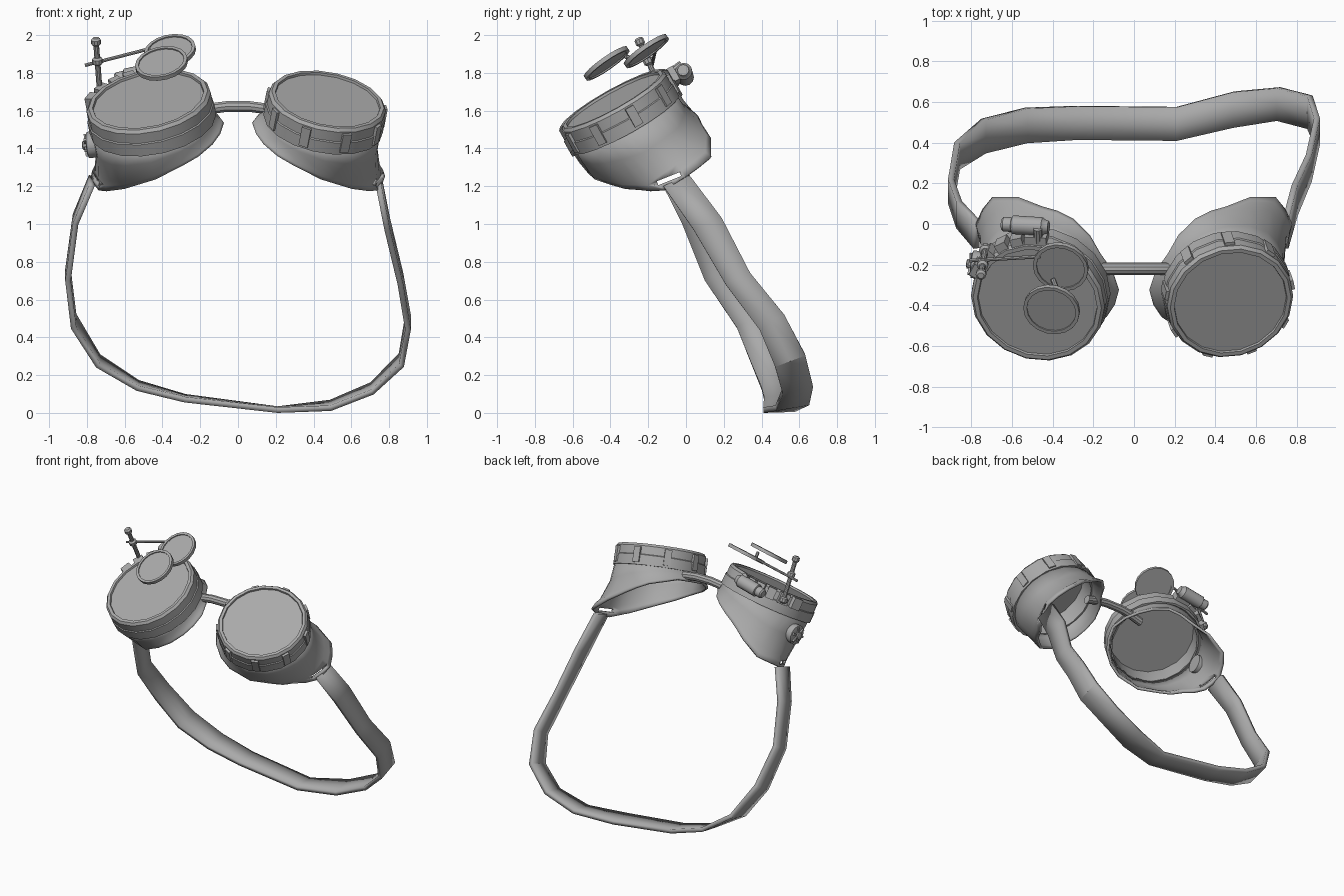
import bpy, bmesh, math
from mathutils import Vector as V

if "Cube" in bpy.data.objects:
    bpy.data.objects.remove(bpy.data.objects["Cube"])

grey = bpy.data.materials.new("mid_grey")
grey.diffuse_color = (0.4, 0.4, 0.4, 1)
grey.use_nodes = True
grey.node_tree.nodes["Principled BSDF"].inputs["Base Color"].default_value = grey.diffuse_color
AX = V((0.17, -0.48, 0.86)).normalized()     # lens direction of the right cup
C = V((0.475, -0.385, 1.655))                # lens centre of the right cup


def flip(p, s):
    return V((p[0] * s, p[1], p[2]))


def frame(axis):
    a = V(axis).normalized()
    ref = V((1, 0, 0)) if abs(a.x) < 0.9 else V((0, 0, 1))
    u = (ref - a * ref.dot(a)).normalized()
    return a, u, a.cross(u)


def finish(name, rows, closed_rows=False, caps=False, thick=0, offset=0):
    """Skin a list of closed rings, or of open strips when closed_rows is None."""
    bm = bmesh.new()
    vs = [[bm.verts.new(p) for p in r] for r in rows]
    n, m = len(rows[0]), len(rows)
    for i in range(m if closed_rows else m - 1):
        for j in range(n if closed_rows is not None else n - 1):
            k, l = (i + 1) % m, (j + 1) % n
            bm.faces.new((vs[i][j], vs[i][l], vs[k][l], vs[k][j]))
    if caps:
        bm.faces.new(vs[0])
        bm.faces.new(vs[-1])
    bmesh.ops.recalc_face_normals(bm, faces=bm.faces)
    me = bpy.data.meshes.new(name)
    bm.to_mesh(me)
    bm.free()
    me.materials.append(grey)
    ob = bpy.data.objects.new(name, me)
    bpy.context.collection.objects.link(ob)
    if thick:
        mod = ob.modifiers.new("thickness", 'SOLIDIFY')
        mod.thickness, mod.offset = thick, offset
    bpy.ops.object.select_all(action='DESELECT')
    ob.select_set(True)
    bpy.context.view_layer.objects.active = ob
    bpy.ops.object.shade_smooth_by_angle(angle=math.radians(32))
    return ob


def lathe(name, prof, centre, axis, n=18, ring=False):
    """Turn (radius, height) points about an axis; ring=True closes the profile."""
    a, u, v = frame(axis)
    rows = [[V(centre) + a * h + (u * math.cos(t) + v * math.sin(t)) * r
             for t in (2 * math.pi * j / n for j in range(n))] for r, h in prof]
    return finish(name, rows, closed_rows=ring, caps=not ring)


def rod(name, p, q, r, n=10):
    d = V(q) - V(p)
    return lathe(name, [(r, 0), (r, d.length)], p, d, n)


def box(name, centre, axes, size):
    a, b, c = (V(x) * s / 2 for x, s in zip(axes, size))
    o = V(centre)
    return finish(name, [[o + a * i + b * j + c * k for i, j in
                          ((-1, -1), (1, -1), (1, 1), (-1, 1))] for k in (-1, 1)], caps=True)


# Face edge of the right cup, anticlockwise from the strap tab
EDGE = [(.73, -.11, 1.18), (.77, 0, 1.25), (.69, .13, 1.35), (.45, .08, 1.52),
        (.30, .02, 1.60), (.17, -.15, 1.60), (.08, -.32, 1.53), (.14, -.45, 1.42),
        (.30, -.52, 1.31), (.54, -.38, 1.21), (.64, -.24, 1.185)]


def cup(side, s, k):
    a, u, v = frame(AX)
    polar = []
    for p in EDGE:
        d = V(p) - C
        polar.append((math.atan2(d.dot(v), d.dot(u)) % (2 * math.pi),
                      math.hypot(d.dot(u), d.dot(v)), d.dot(a)))
    polar.sort()
    dense = []
    for i, p in enumerate(polar):
        q = polar[(i + 1) % len(polar)]
        dt = (q[0] - p[0]) % (2 * math.pi)
        for f in (0, 0.5):
            dense.append((p[0] + dt * f, p[1] + (q[1] - p[1]) * f, p[2] + (q[2] - p[2]) * f))
    rows = []
    for f, g in ((0, 0), (0.4, 0.15), (0.8, 0.6), (0.9, 0.85), (1, 1)):
        row = []
        for t, r, h in dense:
            rr, hh = 0.3 * k + (r - 0.3 * k) * g, -0.12 + (h + 0.12) * f
            row.append(flip(C + a * hh + (u * math.cos(t) + v * math.sin(t)) * rr, s))
        rows.append(row)
    shell = finish(side + "_cup", rows, thick=0.018)
    # Slot in the tab where the strap threads through
    cutter = box(side + "_slot_cutter", (s * .73, -.09, 1.24),
                 ((1, 0, 0), (0, .93, .37), (0, -.37, .93)), (.3, .13, .022))
    cutter.hide_render = True
    cutter.hide_set(True)
    cut = shell.modifiers.new("slot", 'BOOLEAN')
    cut.operation, cut.object, cut.solver = 'DIFFERENCE', cutter, 'EXACT'
    # Rim ring and lens
    c, ax = flip(C, s), flip(AX, s)
    lathe(side + "_rim", [(.28 * k, -.02), (.285 * k, .005), (.305 * k, .005), (.318 * k, -.012),
                          (.318 * k, -.07), (.324 * k, -.075), (.324 * k, -.145),
                          (.285 * k, -.145)], c, ax, 18, ring=True)
    lathe(side + "_lens", [(.287 * k, -.025), (.287 * k, -.008)], c, ax, 18)


cup("right", 1, 0.99)
cup("left", -1, 1.05)

# Clamp plates around the right rim
a, u, v = frame(AX)
for deg in range(10, 370, 40):
    t = math.radians(deg)
    d = u * math.cos(t) + v * math.sin(t)
    box("rim_plate", C + d * .316 - a * .075, (d, a, a.cross(d)), (.02, .11, .05))

# Bridge tube over the nose
path = [(-.24, 1.585), (-.15, 1.61), (-.06, 1.622), (.06, 1.622), (.15, 1.61), (.24, 1.585)]
finish("bridge", [[V((x, -.22 + .03 * math.cos(t), z + .03 * math.sin(t)))
                   for t in (math.pi * j / 5 for j in range(10))] for x, z in path], caps=True)

# Head strap: front and back edge at each station (x, y front, z front, y back, z back)
STRAP = [(.745, -.12, 1.20, .02, 1.255), (.79, .04, .97, .19, 1.03), (.86, .21, .68, .34, .74),
         (.90, .39, .44, .52, .52), (.865, .47, .25, .63, .31), (.71, .51, .11, .67, .15),
         (.49, .475, .025, .65, .055), (.21, .41, .015, .575, .02), (-.28, .415, .07, .58, .085),
         (-.53, .40, .13, .57, .16), (-.74, .35, .25, .515, .30), (-.87, .27, .45, .40, .52),
         (-.90, .10, .70, .22, .76), (-.86, -.02, 1.0, .11, 1.05), (-.775, -.12, 1.20, .02, 1.255)]
finish("strap", [[(x, y0, z0), (x, (y0 + y1) / 2, (z0 + z1) / 2), (x, y1, z1)]
                 for x, y0, z0, y1, z1 in STRAP], closed_rows=None, thick=.03)

# Magnifier lenses on the left cup
MAG = V((-.17, -.56, .80))
for name, c, r in (("rear", (-.36, -.21, 1.915), .138), ("front", (-.405, -.42, 1.85), .14)):
    lathe(name + "_magnifier_ring", [(r - .018, -.012), (r, -.012), (r, .012), (r - .018, .012)],
          c, MAG, 18, ring=True)
    lathe(name + "_magnifier_glass", [(r - .015, -.005), (r - .015, .005)], c, MAG, 18)

# Post, ball ends and swing arm holding the magnifiers
top, foot = V((-.752, -.245, 1.965)), V((-.73, -.12, 1.68))
rod("post", foot, top, .015)
d = top - foot
for f, r in ((1, .026), (.64, .028), (.05, .03)):
    lathe("post_collar", [(r * .6, -.022), (r, -.012), (r, .012), (r * .6, .022)], foot + d * f, d, 10)
rod("swing_arm", (-.81, -.18, 1.84), (-.46, -.16, 1.93), .009, 8)
rod("arm_link", (-.40, -.27, 1.875), (-.38, -.32, 1.885), .012, 8)

# Barrel with end caps behind the left rim, and its mount
p, q = V((-.65, .0, 1.765)), V((-.42, -.015, 1.815))
d = (q - p).normalized()
L = (q - p).length
lathe("barrel", [(.028, 0), (.036, .01), (.036, .05), (.046, .055), (.046, L - .03),
                 (.036, L - .02), (.03, L)], p, d, 12)
lc, (la, lu, lv) = flip(C, -1), frame(flip(AX, -1))
for deg, w in ((92, .11), (108, .06), (122, .06), (138, .07), (155, .07)):
    t = math.radians(deg)
    e = lu * math.cos(t) + lv * math.sin(t)
    box("rim_bracket", lc + e * .335 - la * .04, (e, la, la.cross(e)), (.055, .08, w))
rod("rim_screw", lc + lv * .33 - la * .02, lc + lv * .41 - la * .01, .022)

# Round valve with spokes on the outer side of the left cup
k, n = V((-.775, -.2, 1.42)), V((-1, .1, -.1)).normalized()
lathe("valve", [(.065, -.06), (.07, 0), (.07, .02), (.055, .025)], k, n, 14)
lathe("valve_hub", [(.025, .02), (.025, .045), (.015, .05)], k, n, 10)
_, ku, kv = frame(n)
for i in range(3):
    t = math.pi * i / 3
    e = ku * math.cos(t) + kv * math.sin(t)
    box("valve_spoke", k + n * .028, (e, n.cross(e), n), (.12, .014, .016))
